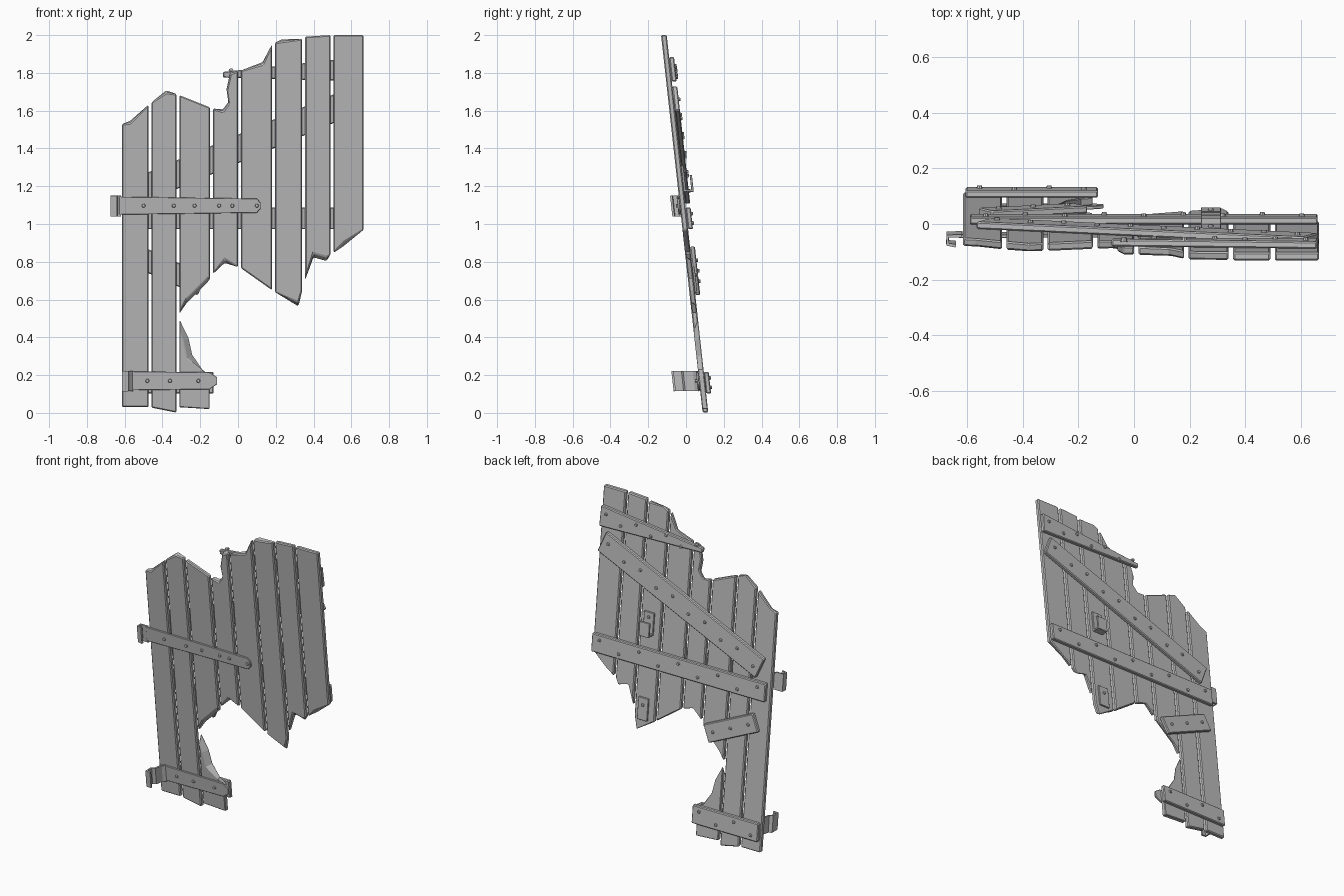
import bpy, bmesh, math
from mathutils import Matrix, Vector

default_cube = bpy.data.objects.get("Cube")
if default_cube:
    bpy.data.objects.remove(default_cube, do_unlink=True)

grey = bpy.data.materials.new("weathered grey")
grey.use_nodes = True
grey.diffuse_color = (0.5, 0.5, 0.5, 1)
shader = grey.node_tree.nodes["Principled BSDF"]
shader.inputs["Base Color"].default_value = grey.diffuse_color

FACE = 0.015           # depth of the plank faces from the middle plane
BACK = FACE + 0.026    # outer face of the braces
IRON = FACE + 0.012    # outer face of the iron straps


def lean(x, depth, z):
    """Place a point on the leaning gate; depth is measured from its middle plane."""
    return Vector((x, depth + 0.103 - 0.11 * z, z))


def finish(name, bm):
    """Turn a bmesh into a grey object."""
    bmesh.ops.recalc_face_normals(bm, faces=bm.faces)
    mesh = bpy.data.meshes.new(name)
    bm.to_mesh(mesh)
    bm.free()
    mesh.materials.append(grey)
    part = bpy.data.objects.new(name, mesh)
    bpy.context.collection.objects.link(part)
    return part


def board(name, back_outline, near, far, bevel, front_outline=None):
    """Solid between two depths; a different front outline slants the broken ends."""
    bm = bmesh.new()
    front = [bm.verts.new(lean(x, near, z)) for x, z in front_outline or back_outline]
    back = [bm.verts.new(lean(x, far, z)) for x, z in back_outline]
    bm.faces.new(front)
    bm.faces.new(reversed(back))
    for i in range(len(front)):
        bm.faces.new((front[i], front[i - 1], back[i - 1], back[i]))
    part = finish(name, bm)
    worn = part.modifiers.new("worn edges", 'BEVEL')
    worn.width = bevel
    worn.segments = 1
    worn.limit_method = 'ANGLE'
    worn.angle_limit = math.radians(40)


def bar(name, start, end, width, near, far, bevel, end_width=None, point=0):
    """Straight strip along a line, with an optional narrower or pointed end."""
    start, end = Vector(start), Vector(end)
    direction = (end - start).normalized()
    across = direction.orthogonal() / 2
    tip = across * (end_width or width)
    outline = [start - across * width, end - tip]
    if point:
        outline += [end - tip * 0.4 + direction * point, end + tip * 0.4 + direction * point]
    outline += [end + tip, start + across * width]
    board(name, outline, near, far, bevel)


def rivets(name, points, depth):
    """Small domed heads; positive depth is the back, negative the front."""
    bm = bmesh.new()
    turn = Matrix.Rotation(math.copysign(math.pi / 2, -depth), 4, 'X')
    for x, z in points:
        bmesh.ops.create_cone(bm, cap_ends=True, segments=8, radius1=0.013, radius2=0.008,
                              depth=0.018, matrix=Matrix.Translation(lean(x, depth, z)) @ turn)
    finish(name, bm)


def hook(name, path, low, high):
    """Bent iron strip following a path of x and depth."""
    bm = bmesh.new()
    rows = [[bm.verts.new(lean(x, depth, z)) for z in (low, high)] for x, depth in path]
    for (a, b), (c, d) in zip(rows, rows[1:]):
        bm.faces.new((a, c, d, b))
    thick = finish(name, bm).modifiers.new("thickness", 'SOLIDIFY')
    thick.thickness = FACE - 0.003
    thick.offset = 0


def cut_edge(line, left, right):
    """Part of a broken edge between two plank sides, with interpolated ends."""
    def height(x):
        for (xa, za), (xb, zb) in zip(line, line[1:]):
            if xa <= x <= xb:
                return za + (zb - za) * (x - xa) / (xb - xa)
    inner = [p for p in line if left + FACE / 3 < p[0] < right - FACE / 3]
    return [(left, height(left)), *inner, (right, height(right))]


def slanted(edge, amount):
    """Move the broken points of an edge, leaving its two ends in place."""
    return [edge[0], *[(x, z + amount) for x, z in edge[1:-1]], edge[-1]]


# Broken top and bottom edges of the whole gate
top_line = [(-.63, 1.52), (-.57, 1.55), (-.38, 1.71), (-.13, 1.61), (-.08, 1.61),
            (-.05, 1.65), (-.06, 1.72), (-.04, 1.81), (.01, 1.81), (.13, 1.86), (.18, 1.95),
            (.23, 1.98), (.35, 1.98), (.36, 2), (.7, 2)]
bottom_line = [(-.63, .03), (-.47, .03), (-.32, 0), (-.315, .52), (-.27, .58), (-.16, .69),
               (-.13, .74), (-.07, .79), (.01, .77), (.18, .65), (.32, .56), (.35, .69),
               (.4, .82), (.47, .8), (.5, .86), (.51, .84), (.56, .88), (.7, 1)]

# Upright planks, cut from those edges at the seams
seams = [-.622, -.466, -.318, -.14, .008, .188, .348, .498, .673]
GAP = 0.008
for i, (seam, next_seam) in enumerate(zip(seams, seams[1:])):
    left, right = seam + GAP, next_seam - GAP
    top = cut_edge(top_line, left, right)[::-1]
    bottom = cut_edge(bottom_line, left, right)
    board(f"plank_{i + 1}", bottom + top, -FACE, FACE, 0.006,
          slanted(bottom, 0.025) + slanted(top, -0.015))

# Stub left of the plank that broke in two
stub = [(-.31, .03), (-.15, .02), (-.15, .2), (-.19, .23), (-.24, .31), (-.26, .4), (-.31, .5)]
splinter = stub[:4] + [(x - 0.03, z - 0.02) for x, z in stub[4:6]] + [(-.31, .44)]
board("plank_stub", stub, -FACE, FACE, 0.004, splinter)

# Braces across the back: start, end, width, end width, rivet count, rivet zigzag
braces = {
    "top_brace": ((.66, 1.82), (-.08, 1.79), .13, .03, 7, .02),
    "diagonal_brace": ((.635, 1.665), (-.54, 1.17), .14, None, 10, .015),
    "middle_brace": ((.66, 1.03), (-.59, 1.03), .115, None, 9, .025),
    "short_brace": ((-.19, .675), (-.535, .83), .115, None, 3, 0),
    "bottom_brace": ((-.13, .16), (-.605, .16), .115, None, 4, .025),
}
for name, (start, end, width, end_width, count, zigzag) in braces.items():
    bar(name, start, end, width, FACE, BACK, 0.005, end_width)
    spots = []
    for i in range(count):
        spot = Vector(start).lerp(Vector(end), (i + 0.4) / (count - 0.2))
        spots.append((spot.x, spot.y + zigzag * (-1) ** i))
    rivets(name + "_rivets", spots, BACK)

# Iron hinge straps on the front, with their bent hooks
bar("upper_hinge_strap", (-.63, 1.097), (.1, 1.097), .095, -IRON, -FACE, 0.002, .075, .02)
rivets("upper_hinge_rivets", [(x, 1.097) for x in (-.5, -.34, -.23, -.1, -.03, .1)], -IRON)
hook("upper_hinge_hook", [(-.62, -.02), (-.67, -.02), (-.67, -.05), (-.64, -.055)], 1.04, 1.15)

bar("lower_hinge_strap", (-.57, .17), (-.15, .17), .1, -IRON, -FACE, 0.002, .09, .04)
rivets("lower_hinge_rivets", [(x, .17) for x in (-.48, -.36, -.21)], -IRON)
hook("lower_hinge_hook", [(-.56, -.02), (-.58, -.04), (-.59, -.09), (-.61, -.1),
                          (-.61, -.15), (-.58, -.15)], .115, .222)

# Bar bracket and its broken twin on the back: low, high, near, far
bracket = {
    "bracket_plate": (1.17, 1.31, FACE, IRON),
    "bracket_shelf": (1.17, 1.182, FACE, .067),
    "bracket_lip": (1.17, 1.26, .055, .067),
    "lower_bracket_plate": (.635, .775, FACE, IRON),
}
for name, (low, high, near, far) in bracket.items():
    middle = (low + high) / 2
    bar(name, (.24, middle), (.312, middle), high - low, near, far, 0.002)
rivets("bracket_rivets", [(.276, 1.28), (.276, .73)], IRON)
